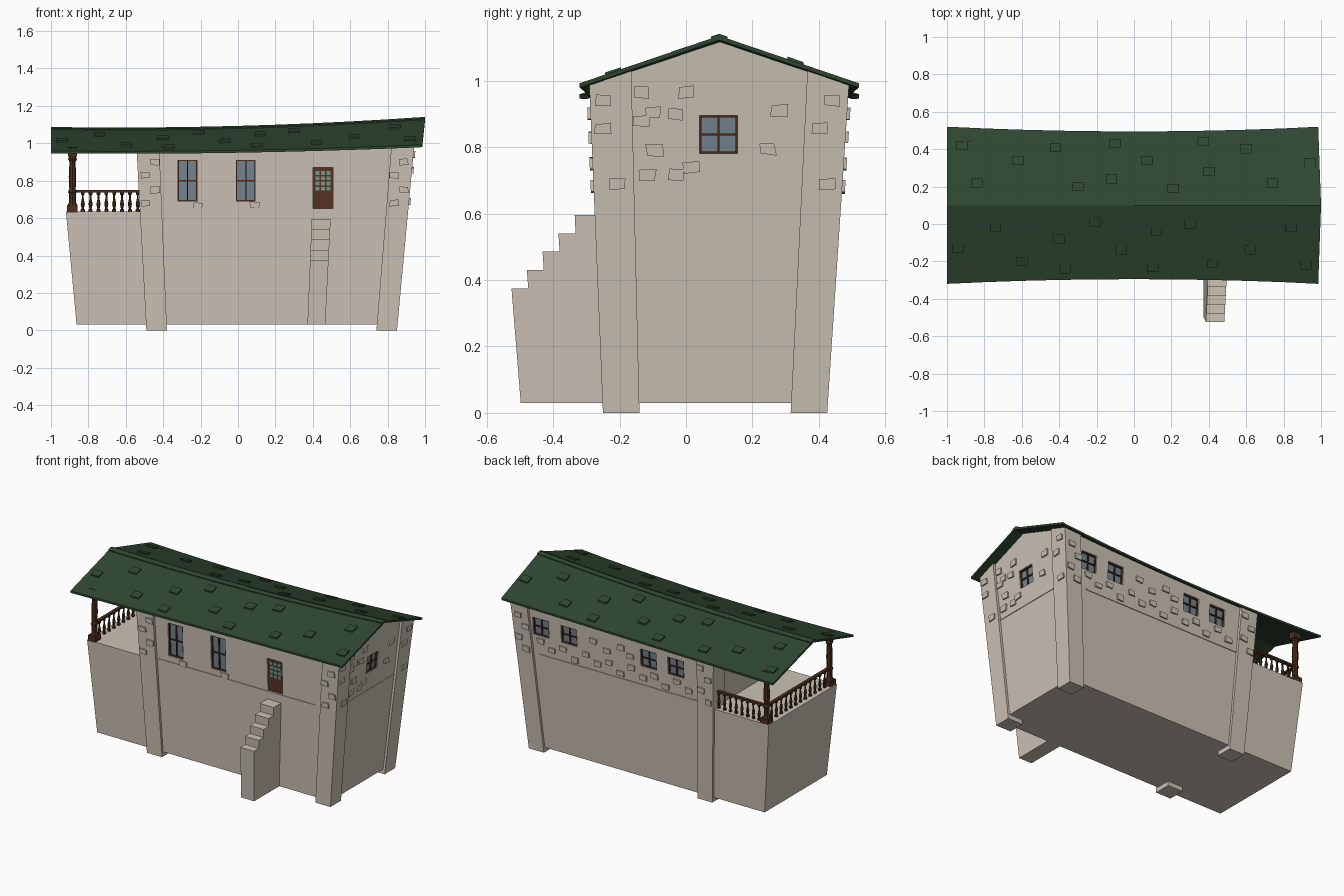
import bpy, bmesh, math, random
from mathutils import Vector

if "Cube" in bpy.data.objects:
    bpy.data.objects.remove(bpy.data.objects["Cube"])
random.seed(4)

def mat(name, c):
    m = bpy.data.materials.new(name)
    m.diffuse_color = (*c, 1)
    m.use_nodes = True
    m.node_tree.nodes["Principled BSDF"].inputs["Base Color"].default_value = m.diffuse_color
    return m

PLASTER = mat("plaster", (0.60, 0.54, 0.46))
ROOF = mat("roof_green", (0.028, 0.062, 0.031))
WOOD = mat("dark_wood", (0.075, 0.027, 0.013))
DOOR = mat("door_brown", (0.095, 0.033, 0.017))
GLASS = mat("blue_glass", (0.18, 0.235, 0.28))
TEAL = mat("door_glass", (0.20, 0.32, 0.29))

# The whole building flares outward with height
CY, KX, KY = 0.0875, 0.11, 0.16
def flare(v):
    x, y, z = v
    return Vector((x * (1 + KX * z), CY + 0.0125 * z + (y - CY) * (1 + KY * z), z))

# Roof surface: rising, sagging ridge
RY = 0.1
def ridge(x): return 1.087 + 0.027 * x + 0.021 * x * x
def roof_z(x, y): return ridge(x) - (0.315 + 0.025 * x) * abs(y - RY)
def top_z(x, y):
    p = flare((x, y, 0.97))
    return roof_z(p.x, p.y) - 0.013

def finish(bm, name, m, flared=True):
    if flared:
        for v in bm.verts:
            v.co = flare(v.co)
    bmesh.ops.recalc_face_normals(bm, faces=bm.faces[:])
    me = bpy.data.meshes.new(name)
    bm.to_mesh(me)
    bm.free()
    me.materials.append(m)
    ob = bpy.data.objects.new(name, me)
    bpy.context.collection.objects.link(ob)
    return ob

def loft(bm, rings):
    vs = [[bm.verts.new(p) for p in r] for r in rings]
    n = len(vs[0])
    for a, b in zip(vs, vs[1:]):
        for i in range(n):
            bm.faces.new((a[i], a[(i + 1) % n], b[(i + 1) % n], b[i]))
    bm.faces.new(vs[0])
    bm.faces.new(vs[-1][::-1])

def box(bm, x0, x1, y0, y1, z0, z1=None):
    q = [(x0, y0), (x1, y0), (x1, y1), (x0, y1)]
    loft(bm, [[(x, y, z0) for x, y in q],
              [(x, y, top_z(x, y) if z1 is None else z1) for x, y in q]])

def lathe(bm, x, y, prof, n=8):
    loft(bm, [[(x + r * math.cos(2 * math.pi * i / n), y + r * math.sin(2 * math.pi * i / n), z)
               for i in range(n)] for r, z in prof])

# Wall planes before flaring
X0, X1, Y0, Y1 = -0.475, 0.835, -0.235, 0.41
def on_wall(wall, u, z, d):
    if wall == "right":
        return (X1 + d, CY + (u - CY - 0.0125 * z) / (1 + KY * z), z)
    return (u / (1 + KX * z), Y0 - d if wall == "front" else Y1 + d, z)

def plate(bm, wall, u, z, w, h, d0, d1, jit=0.0):
    q = [(u + sx * w / 2 + random.uniform(-jit, jit), z + sz * h / 2 + random.uniform(-jit, jit))
         for sx, sz in ((-1, -1), (1, -1), (1, 1), (-1, 1))]
    loft(bm, [[on_wall(wall, a, b, d) for a, b in q] for d in (d0, d1)])

# Main house body
bm = bmesh.new()
xs = [X0 + (X1 - X0) * i / 8 for i in range(9)]
loft(bm, [[(x, Y0, 0.03), (x, Y1, 0.03), (x, Y1, top_z(x, Y1)), (x, CY, top_z(x, CY)),
           (x, Y0, top_z(x, Y0))] for x in xs])
body = finish(bm, "house_body", PLASTER)

# Window and door recesses
windows = [("front", -0.27, 0.80, 0.105, 0.22), ("front", 0.042, 0.80, 0.105, 0.22),
           ("right", 0.098, 0.838, 0.115, 0.115)]
windows += [("back", x, 0.84, 0.115, 0.115) for x in (0.735, 0.53, -0.05, -0.25)]
door = ("front", 0.455, 0.76, 0.108, 0.22)
bm = bmesh.new()
for w in windows + [door]:
    plate(bm, *w, -0.02, 0.05)
cut = finish(bm, "opening_cutter", PLASTER)
cut.hide_render = True
cut.hide_set(True)
mod = body.modifiers.new("openings", "BOOLEAN")
mod.operation, mod.object, mod.solver = "DIFFERENCE", cut, "EXACT"

# Window glass and frames
glass, frame = bmesh.new(), bmesh.new()
for wall, u, z, w, h in windows:
    plate(glass, wall, u, z, w, h, -0.021, -0.014)
    for s in (-1, 0, 1):
        plate(frame, wall, u + s * (w / 2 - 0.003), z, 0.006, h, -0.016, -0.006)
        plate(frame, wall, u, z + s * (h / 2 - 0.003), w, 0.006, -0.016, -0.007)
finish(glass, "window_glass", GLASS)
finish(frame, "window_frames", WOOD)

# Front door with a pane grid
bm = bmesh.new()
plate(bm, *door, -0.021, -0.008)
finish(bm, "front_door", DOOR)
bm = bmesh.new()
for i in range(3):
    for j in range(4):
        plate(bm, "front", 0.455 + (i - 1) * 0.029, 0.757 + j * 0.028, 0.022, 0.021, -0.01, -0.005)
finish(bm, "door_panes", TEAL)

# Corner pillars
bm = bmesh.new()
for xa in (-0.49, 0.74):
    for ya in (-0.25, 0.315):
        box(bm, xa, xa + 0.11, ya, ya + 0.11, 0)
finish(bm, "corner_pillars", PLASTER)

# Ledge between storeys
bm = bmesh.new()
for a in (("front", 0.15, 0.647, 1.2), ("back", 0.15, 0.655, 1.2), ("right", 0.1, 0.66, 0.55)):
    plate(bm, *a, 0.008, -0.01, 0.004)
finish(bm, "storey_ledge", PLASTER)

# Loose stones showing through the plaster
bm = bmesh.new()
def stone(wall, u, z, on_pillar=False):
    d = 0.015 if on_pillar else 0
    plate(bm, wall, u, z, 0.048, 0.034, d - 0.01, d + 0.008, 0.004)
for u, z in ((-0.135, 0.965), (-0.1, 0.905), (-0.03, 0.9), (0, 0.965), (-0.135, 0.88), (-0.095, 0.79),
             (0.015, 0.74), (-0.03, 0.715), (-0.115, 0.715), (0.28, 0.91), (0.245, 0.795)):
    stone("right", u, z)
for u, z in ((-0.25, 0.855), (-0.205, 0.69), (0.405, 0.855), (0.425, 0.69), (-0.25, 0.94), (0.44, 0.94)):
    stone("right", u, z, True)
for u, z in ((-0.215, 0.665), (0.09, 0.67)):
    stone("front", u, z)
for i in range(14):
    stone("back", -0.34 + i * 0.083, (0.71, 0.75, 0.69, 0.74)[i % 4])
for u, z in ((0.35, 0.86), (0.25, 0.82), (0.15, 0.87), (0.08, 0.83)):
    stone("back", u, z)
for wall in ("front", "back"):
    for u in (-0.47, 0.86):
        for k, z in enumerate((0.68, 0.75, 0.83, 0.9)):
            stone(wall, u + (0.025 if k % 2 else -0.025), z, True)
finish(bm, "wall_stones", PLASTER)

# Balcony base
bm = bmesh.new()
box(bm, -0.86, X0 + 0.005, Y0, Y1, 0.03, 0.635)
finish(bm, "balcony_base", PLASTER)

# Outside stairs: stepped profile extruded sideways
prof = [(-0.2, 0.03), (-0.495, 0.03)]
for i in range(5):
    z = 0.375 + 0.055 * i
    prof += [(-0.495 + 0.0475 * i, z), (-0.495 + 0.0475 * (i + 1) if i < 4 else -0.2, z)]
bm = bmesh.new()
loft(bm, [[(x, y, z) for y, z in prof] for x in (0.37, 0.465)])
finish(bm, "stairs", PLASTER)

# Balcony posts, rails and turned balusters
PX, PYF, PYB = -0.885, -0.232, 0.422
bm = bmesh.new()
for y in (PYF, PYB):
    zt = roof_z(PX, y) - 0.005
    box(bm, PX - 0.028, PX + 0.028, y - 0.028, y + 0.028, 0.63, 0.668)
    lathe(bm, PX, y, [(0.026, 0.668), (0.018, 0.685), (0.018, 0.73), (0.024, 0.74), (0.017, 0.755),
                      (0.02, 0.82), (0.016, 0.9), (0.024, 0.915), (0.018, 0.93)])
    box(bm, PX - 0.024, PX + 0.024, y - 0.024, y + 0.024, 0.93, zt)
finish(bm, "balcony_posts", WOOD, False)
bm = bmesh.new()
box(bm, PX, -0.5, PYB - 0.011, PYB + 0.011, 0.738, 0.75)
box(bm, PX - 0.011, PX + 0.011, PYF, PYB, 0.738, 0.75)
spots = [(-0.83 + 0.042 * i, PYB) for i in range(8)]
spots += [(PX, PYF + (PYB - PYF) * (i + 1) / 13) for i in range(12)]
for x, y in spots:
    lathe(bm, x, y, [(0.011, 0.633), (0.011, 0.645), (0.006, 0.65), (0.011, 0.675), (0.005, 0.705),
                     (0.005, 0.722), (0.01, 0.728), (0.01, 0.74)], 6)
finish(bm, "balcony_railing", WOOD, False)

# Roof sheet and ridge cap
def roof_rings(half, lift, thick):
    rings = []
    for i in range(11):
        x = -1 + 0.2 * i
        h = half + (0.025 * x * x if half > 0.1 else 0)
        pts = []
        for y, dz in ((RY - h, 0), (RY, 0), (RY + h, 0), (RY + h, -thick), (RY, -thick), (RY - h, -thick)):
            xe = x - 0.015 * abs(y - RY) / 0.42 if i == 10 else x
            pts.append((xe, y, roof_z(x, y) + lift + dz))
        rings.append(pts)
    return rings
bm = bmesh.new()
loft(bm, roof_rings(0.395, 0, 0.013))
finish(bm, "roof", ROOF, False)
bm = bmesh.new()
loft(bm, roof_rings(0.025, 0.006, 0.01))
finish(bm, "ridge_cap", ROOF, False)

# Raised roof shingles on both slopes
bm = bmesh.new()
spots = [(-0.94, 0.23), (-0.74, 0.12), (-0.6, 0.3), (-0.4, 0.18), (-0.37, 0.34), (-0.21, 0.09), (-0.07, 0.24),
         (0.1, 0.33), (0.3, 0.1), (0.12, 0.14), (0.42, 0.31), (0.62, 0.24), (0.84, 0.12), (0.92, 0.32)]
for side in (-1, 1):
    for x, d in spots:
        x *= -side
        q = [(x + a * 0.03, RY + side * (d + b * 0.024)) for a, b in ((-1, -1), (1, -1), (1, 1), (-1, 1))]
        loft(bm, [[(a, b, roof_z(a, b) + dz) for a, b in q] for dz in (-0.005, 0.009)])
finish(bm, "roof_shingles", ROOF, False)
